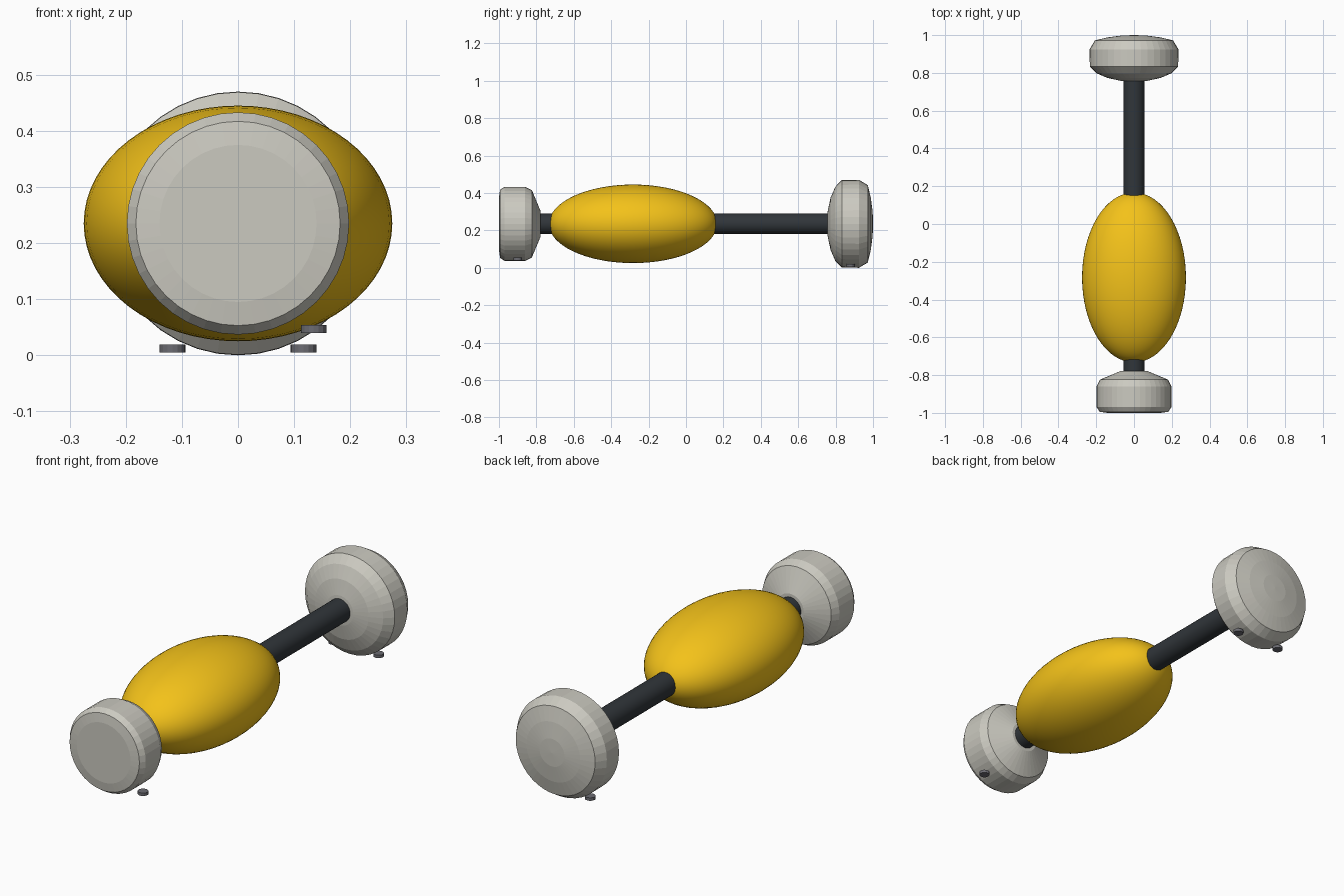
import bpy, bmesh, math

if "Cube" in bpy.data.objects:
    bpy.data.objects.remove(bpy.data.objects["Cube"])

AXIS_Z = 0.235


def material(name, rgb):
    m = bpy.data.materials.new(name)
    m.diffuse_color = (*rgb, 1)
    m.use_nodes = True
    m.node_tree.nodes["Principled BSDF"].inputs["Base Color"].default_value = m.diffuse_color
    return m


yellow = material("yellow", (0.90, 0.54, 0.01))
pale = material("pale_grey", (0.60, 0.59, 0.53))
dark = material("dark_grey", (0.03, 0.036, 0.042))
steel = material("mid_grey", (0.15, 0.15, 0.17))


def lathe(name, profile, mat, sides, smooth=None):
    """Turn (radius, y) points around the long axis; first and last have radius 0."""
    bm = bmesh.new()
    rings = []
    for r, y in profile:
        if r == 0:
            rings.append([bm.verts.new((0, y, AXIS_Z))])
        else:
            rings.append([bm.verts.new((r * math.cos(2 * math.pi * i / sides), y,
                                        AXIS_Z + r * math.sin(2 * math.pi * i / sides)))
                          for i in range(sides)])
    for a, b in zip(rings, rings[1:]):
        for i in range(sides):
            j = (i + 1) % sides
            if len(a) == 1:
                bm.faces.new((a[0], b[i], b[j]))
            elif len(b) == 1:
                bm.faces.new((a[i], b[0], a[j]))
            else:
                bm.faces.new((a[i], b[i], b[j], a[j]))
    bmesh.ops.recalc_face_normals(bm, faces=bm.faces)
    mesh = bpy.data.meshes.new(name)
    bm.to_mesh(mesh)
    bm.free()
    ob = bpy.data.objects.new(name, mesh)
    bpy.context.collection.objects.link(ob)
    mesh.materials.append(mat)
    if smooth:
        bpy.ops.object.select_all(action='DESELECT')
        bpy.context.view_layer.objects.active = ob
        ob.select_set(True)
        bpy.ops.object.shade_smooth_by_angle(angle=math.radians(smooth))
    return ob


# central rod
lathe("rod", [(0, -0.84), (0.055, -0.84), (0.055, 0.84), (0, 0.84)], dark, 32, 30)

# rear (large) end cap
lathe("large_end", [(0, 0.752), (0.07, 0.758), (0.14, 0.773), (0.198, 0.798), (0.234, 0.833),
                    (0.235, 0.925), (0.207, 0.972), (0.14, 0.988), (0.065, 0.998), (0, 1.0)],
      pale, 40)

# front (small) end cap
lathe("small_end", [(0, -1.0), (0.14, -1.0), (0.182, -0.994), (0.198, -0.97), (0.198, -0.86),
                    (0.18, -0.824), (0.07, -0.778), (0, -0.776)], pale, 40)

# flattened egg-shaped body
bpy.ops.mesh.primitive_uv_sphere_add(segments=64, ring_count=32, radius=1,
                                     location=(0, -0.283, AXIS_Z),
                                     rotation=(math.pi / 2, 0, 0))
body = bpy.context.object
body.name = "body"
body.scale = (0.275, 0.21, 0.45)
body.data.materials.append(yellow)
bpy.ops.object.shade_smooth_by_angle(angle=math.radians(30))

# small foot pads
for name, loc in (("rear_foot_left", (-0.117, 0.88, 0.012)),
                  ("rear_foot_right", (0.117, 0.88, 0.012)),
                  ("front_foot", (0.135, -0.90, 0.047))):
    bpy.ops.mesh.primitive_cylinder_add(vertices=16, radius=0.023, depth=0.014, location=loc)
    foot = bpy.context.object
    foot.name = name
    foot.data.materials.append(steel)
